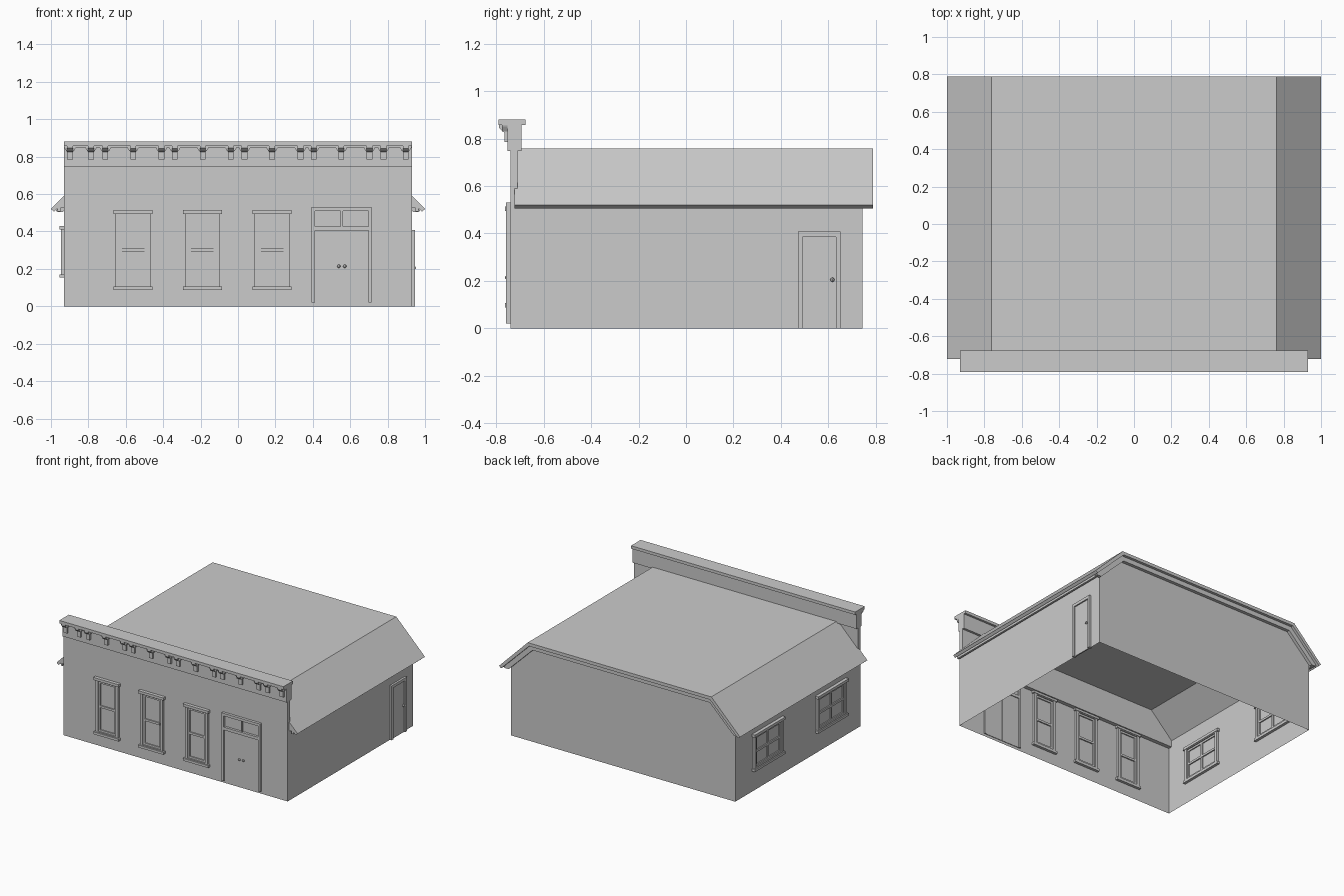
import bpy, bmesh
from mathutils import Vector

if "Cube" in bpy.data.objects:
    bpy.data.objects.remove(bpy.data.objects["Cube"])

WX, FY, BY = 0.93, -0.739, 0.744        # wall planes


def finish(name, bm, recalc=True):
    if recalc:
        bmesh.ops.recalc_face_normals(bm, faces=bm.faces)
    me = bpy.data.meshes.new(name)
    bm.to_mesh(me)
    bm.free()
    ob = bpy.data.objects.new(name, me)
    bpy.context.collection.objects.link(ob)
    return ob


def add_prism(bm, pts, a, b, axis):
    """Extrude a 2D profile: axis 'y' takes (x, z) points, axis 'x' takes (y, z)."""
    place = (lambda p, t: (p[0], t, p[1])) if axis == 'y' else (lambda p, t: (t, p[0], p[1]))
    face = bm.faces.new([bm.verts.new(place(p, a)) for p in pts])
    ext = bmesh.ops.extrude_face_region(bm, geom=[face], use_keep_orig=True)
    vs = [g for g in ext['geom'] if isinstance(g, bmesh.types.BMVert)]
    d = Vector((0, b - a, 0)) if axis == 'y' else Vector((b - a, 0, 0))
    bmesh.ops.translate(bm, vec=d, verts=vs)


def prism(name, pts, a, b, axis):
    bm = bmesh.new()
    add_prism(bm, pts, a, b, axis)
    return finish(name, bm)


def rect(u0, u1, z0, z1):
    return [(u0, z0), (u1, z0), (u1, z1), (u0, z1)]


def bars(name, side, items):
    """Flat trim pieces (u0, u1, z0, z1, outside, inside) fixed to one wall."""
    plane, sign, axis = {'front': (FY, -1, 'y'), 'left': (-WX, -1, 'x'),
                         'right': (WX, 1, 'x')}[side]
    bm = bmesh.new()
    for u0, u1, z0, z1, out, inn in items:
        add_prism(bm, rect(u0, u1, z0, z1), plane - sign * inn, plane + sign * out, axis)
    return finish(name, bm)


def ring(u0, u1, z0, z1, w, out, inn):
    return [(u0, u0 + w, z0, z1, out, inn), (u1 - w, u1, z0, z1, out, inn),
            (u0 + w, u1 - w, z0, z0 + w, out, inn), (u0 + w, u1 - w, z1 - w, z1, out, inn)]


def window(name, side, c, hw, z0, z1, cross):
    it = ring(c - hw, c + hw, z0, z1, 0.02, 0.016, 0.016)
    it += ring(c - hw + 0.02, c + hw - 0.02, z0 + 0.02, z1 - 0.02, 0.014, 0.008, 0.008)
    it.append((c - hw - 0.011, c + hw + 0.011, z1 - 0.014, z1 + 0.006, 0.025, 0.02))
    it.append((c - hw - 0.011, c + hw + 0.011, z0 - 0.004, z0 + 0.014, 0.025, 0.02))
    m = (z0 + z1) / 2
    it.append((c - hw + 0.03, c + hw - 0.03, m - 0.008, m + 0.008, 0.009, 0.009))
    if cross:
        it.append((c - 0.008, c + 0.008, z0 + 0.03, z1 - 0.03, 0.008, 0.008))
    bars(name, side, it)


def knob(name, loc):
    bm = bmesh.new()
    bmesh.ops.create_uvsphere(bm, u_segments=8, v_segments=6, radius=0.009)
    bmesh.ops.translate(bm, vec=loc, verts=bm.verts)
    finish(name, bm)


# Walls: thin open shell without a floor
bm = bmesh.new()
for f in (
    [(-WX, FY, 0), (WX, FY, 0), (WX, FY, 0.75), (-WX, FY, 0.75)],
    [(WX, FY, 0), (WX, BY, 0), (WX, BY, 0.56), (WX, FY, 0.56)],
    [(-WX, BY, 0), (-WX, FY, 0), (-WX, FY, 0.56), (-WX, BY, 0.56)],
    [(WX, BY, 0), (-WX, BY, 0), (-WX, BY, 0.56), (-0.752, BY, 0.74),
     (0.752, BY, 0.74), (WX, BY, 0.56)],
):
    bm.faces.new([bm.verts.new(p) for p in f])
finish("walls", bm, False)


# Roof slab, rake trim under its back edge and eave trim
def mirrored(half):
    return half + [(-x, z) for x, z in reversed(half)]


prism("roof", mirrored([(0.983, 0.506), (0.75, 0.734), (-0.75, 0.734), (-0.983, 0.506),
                        (-1.0, 0.52), (-0.762, 0.758)])[:6] +
      [(0.762, 0.758), (1.0, 0.52)], -0.722, 0.788, 'y')
rake = [(0.975, 0.512), (0.75, 0.736)]
under = [(0.735, 0.7), (0.935, 0.505), (0.965, 0.505)]
prism("back_rake_trim", mirrored(rake)[:4] + [(-x, z) for x, z in reversed(under)] + under,
      BY, 0.768, 'y')
for s, n in ((-1, "left"), (1, "right")):
    prism(n + "_eave_trim", [(s * x, z) for x, z in
          [(0.93, 0.525), (0.95, 0.525), (0.95, 0.506), (0.965, 0.506), (0.965, 0.53),
           (0.93, 0.565)]], -0.722, 0.768, 'y')

# Parapet: upper wall, frieze and cap
prism("parapet_wall", rect(FY, -0.71, 0.51, 0.75), -WX, WX, 'x')
prism("parapet_frieze", rect(-0.752, -0.693, 0.747, 0.86), -WX, WX, 'x')
prism("parapet_cap", rect(-0.79, -0.677, 0.858, 0.88), -WX, WX, 'x')

# Cornice brackets and scalloped board
centres = [-0.898, -0.786, -0.709, -0.561, -0.409, -0.338, -0.188, -0.038,
           0.035, 0.182, 0.334, 0.404, 0.553, 0.703, 0.778, 0.896]
bm = bmesh.new()
for c in centres:
    add_prism(bm, [(-0.752, 0.785), (-0.766, 0.785), (-0.766, 0.825), (-0.788, 0.845),
                   (-0.788, 0.858), (-0.752, 0.858)], c - 0.015, c + 0.015, 'x')
finish("cornice_brackets", bm)
edge = [(-WX, 0.858)]
for c in centres:
    edge += [(c - 0.032, 0.85), (c - 0.02, 0.83), (c + 0.02, 0.83), (c + 0.032, 0.85)]
prism("scalloped_board", edge + [(WX, 0.858)], -0.775, -0.752, 'y')

# Windows
for i, c in enumerate((-0.561, -0.19, 0.182)):
    window(f"front_window_{i + 1}", 'front', c, 0.094, 0.092, 0.508, False)
for i, c in enumerate((0.365, -0.385)):
    window(f"side_window_{i + 1}", 'left', c, 0.17, 0.157, 0.424, True)

# Front double door with transom
bars("front_door_frame", 'front', [
    (0.393, 0.411, 0.02, 0.53, 0.02, 0.01), (0.697, 0.714, 0.02, 0.53, 0.02, 0.01),
    (0.411, 0.697, 0.51, 0.53, 0.02, 0.01), (0.411, 0.697, 0.404, 0.426, 0.018, 0.01),
    (0.549, 0.561, 0.426, 0.51, 0.012, 0.01)])
bars("front_door_leaves", 'front', [(0.411, 0.553, 0.02, 0.404, 0.006, 0.004),
                                    (0.556, 0.697, 0.02, 0.404, 0.006, 0.004)])
for i, x in enumerate((0.539, 0.571)):
    knob(f"front_knob_{i + 1}", (x, FY - 0.015, 0.214))

# Side door
bars("side_door_frame", 'right', [
    (0.472, 0.492, 0, 0.408, 0.015, 0.01), (0.632, 0.652, 0, 0.408, 0.015, 0.01),
    (0.492, 0.632, 0.386, 0.408, 0.015, 0.01)])
bars("side_door_leaf", 'right', [(0.492, 0.632, 0, 0.386, 0.005, 0.004)])
knob("side_knob", (WX + 0.012, 0.617, 0.205))
